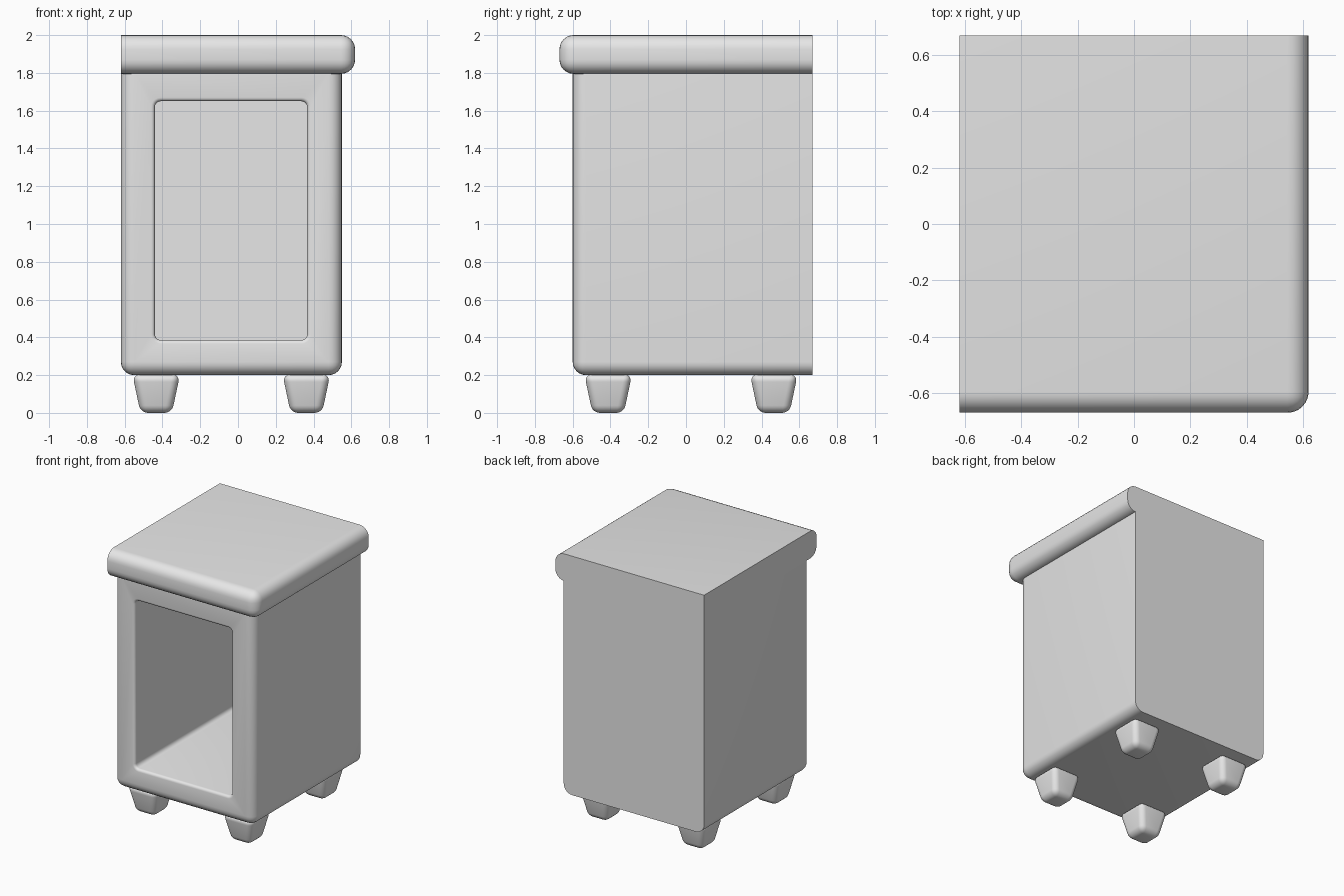
import bpy, bmesh, math
from mathutils import Vector

if "Cube" in bpy.data.objects:
    bpy.data.objects.remove(bpy.data.objects["Cube"])

grey = bpy.data.materials.new("plain_grey")
grey.use_nodes = True
grey.diffuse_color = (0.8, 0.8, 0.8, 1)
grey.node_tree.nodes["Principled BSDF"].inputs["Base Color"].default_value = (0.8, 0.8, 0.8, 1)


def activate(obj):
    bpy.ops.object.select_all(action='DESELECT')
    obj.select_set(True)
    bpy.context.view_layer.objects.active = obj


def make(name, bm):
    bmesh.ops.recalc_face_normals(bm, faces=bm.faces)
    mesh = bpy.data.meshes.new(name)
    bm.to_mesh(mesh)
    bm.free()
    mesh.materials.append(grey)
    obj = bpy.data.objects.new(name, mesh)
    bpy.context.collection.objects.link(obj)
    return obj


def smooth(obj):
    activate(obj)
    bpy.ops.object.shade_smooth_by_angle(angle=math.radians(35))


def rounded_box(name, low, high, radius, flat=(), taper=1.0, segments=6):
    """Box with rounded edges; edges lying in a (axis, value) plane of flat stay sharp."""
    low, high = Vector(low), Vector(high)
    mid, size = (low + high) / 2, high - low
    bm = bmesh.new()
    bmesh.ops.create_cube(bm, size=1)
    for v in bm.verts:
        k = taper if v.co.z < 0 else 1
        v.co = Vector((v.co.x * size.x * k, v.co.y * size.y * k, v.co.z * size.z)) + mid
    edges = [e for e in bm.edges if not any(
        all(abs(v.co[axis] - value) < 1e-4 for v in e.verts) for axis, value in flat)]
    bmesh.ops.bevel(bm, geom=edges, offset=radius, offset_type='OFFSET',
                    segments=segments, profile=0.5, affect='EDGES', clamp_overlap=True)
    return make(name, bm)


LEFT, RIGHT, FRONT, BACK = -0.62, 0.55, -0.6, 0.67

# Cabinet shell, rounded at the front and along both sides
cabinet = rounded_box("cabinet_body", (LEFT, FRONT, 0.2), (RIGHT, BACK, 1.8), 0.07,
                      flat=[(1, BACK), (2, 1.8)])


# Rounded outline of the front opening, widened by grow
def outline(grow, radius=0.03):
    cx, cz, hw, hh = -0.037, 1.018, 0.403, 0.632
    points = []
    for corner, (sx, sz) in enumerate([(1, 1), (-1, 1), (-1, -1), (1, -1)]):
        for i in range(6):
            a = math.pi / 2 * (corner + i / 5)
            points.append((cx + sx * (hw - radius) + (radius + grow) * math.cos(a),
                           cz + sz * (hh - radius) + (radius + grow) * math.sin(a)))
    return points


# Cutter with a flared mouth gives the opening a softened rim
rim = 0.02
stations = [(FRONT - 0.05, rim)]
for i in range(5):
    a = math.pi / 2 * i / 4
    stations.append((FRONT + rim * (1 - math.cos(a)), rim * (1 - math.sin(a))))
stations.append((BACK - 0.01, 0))
bm = bmesh.new()
rings = [[bm.verts.new((x, y, z)) for x, z in outline(g)] for y, g in stations]
for a, b in zip(rings, rings[1:]):
    for i in range(len(a)):
        j = (i + 1) % len(a)
        bm.faces.new((a[i], a[j], b[j], b[i]))
bm.faces.new(rings[0])
bm.faces.new(rings[-1])
cutter = make("opening_cutter", bm)
cutter.hide_render = True

cut = cabinet.modifiers.new("opening", 'BOOLEAN')
cut.operation = 'DIFFERENCE'
cut.solver = 'EXACT'
cut.object = cutter
activate(cabinet)
bpy.ops.object.modifier_apply(modifier=cut.name)
bpy.data.objects.remove(cutter)
smooth(cabinet)

# Worktop overhanging the front and one side
smooth(rounded_box("worktop", (LEFT, -0.67, 1.795), (0.62, BACK, 2.0), 0.075,
                   flat=[(0, LEFT), (1, BACK)]))

# Four tapered feet
for side, x in (("right", -0.433), ("left", 0.362)):
    for end, y in (("front", -0.412), ("back", 0.465)):
        h = 0.126
        smooth(rounded_box(f"{end}_{side}_foot", (x - h, y - h, 0.0), (x + h, y + h, 0.203),
                           0.04, taper=0.66))
